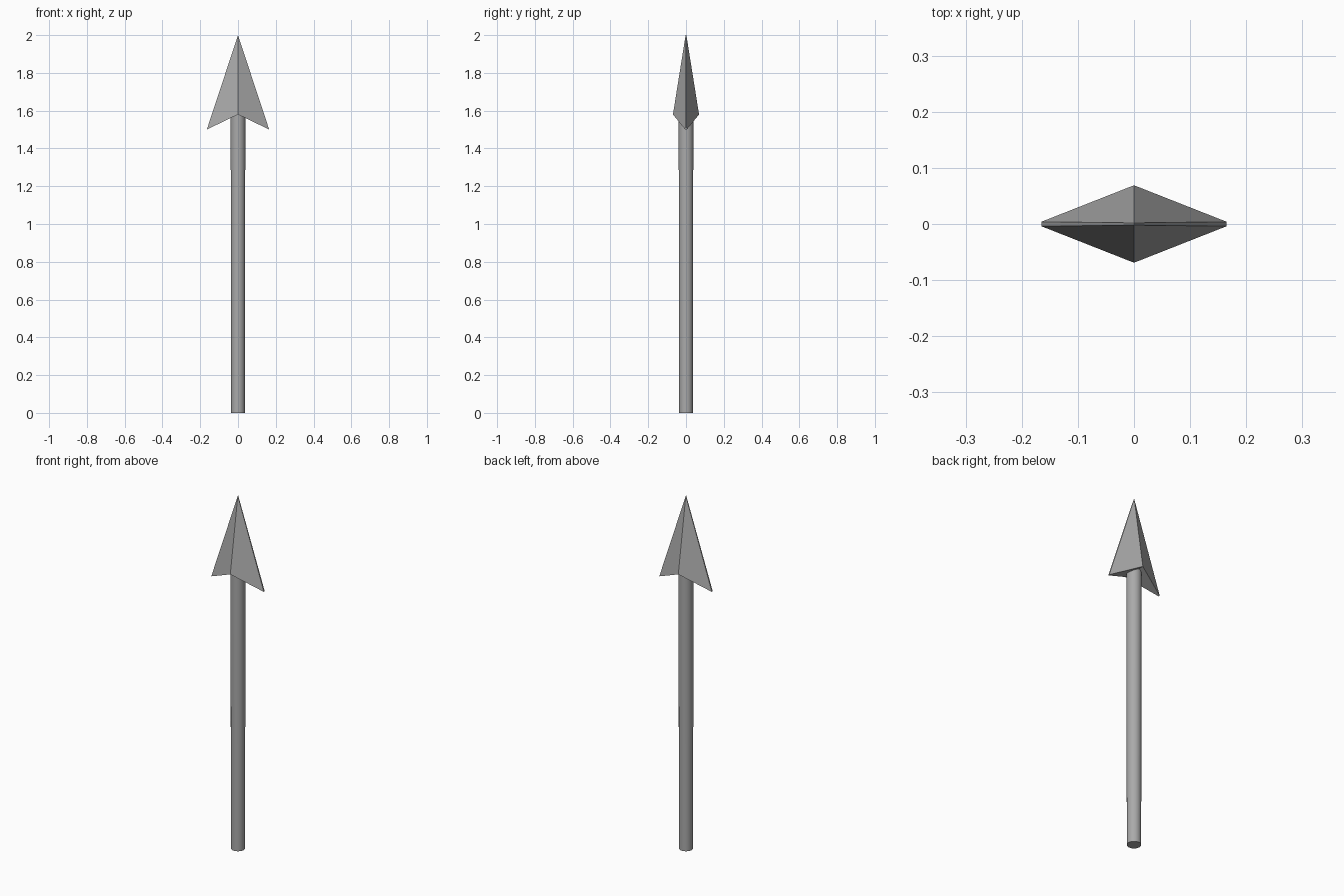
import bpy, bmesh

if "Cube" in bpy.data.objects:
    bpy.data.objects.remove(bpy.data.objects["Cube"])

# Material shared by the whole spear
grey = bpy.data.materials.new("plain_grey")
grey.diffuse_color = (0.40, 0.40, 0.40, 1)
grey.use_nodes = True
grey.node_tree.nodes["Principled BSDF"].inputs["Base Color"].default_value = grey.diffuse_color

# Shaft: slightly tapered round pole, with its top hidden in the head
bpy.ops.mesh.primitive_cone_add(vertices=32, radius1=0.036, radius2=0.039,
                                depth=1.62, location=(0, 0, 0.81))
shaft = bpy.context.object
shaft.name = "shaft"
shaft.data.materials.append(grey)
bpy.ops.object.shade_smooth_by_angle()

# Head: flattened barbed point with a central ridge on each side
bm = bmesh.new()
W, R, T = 0.165, 0.069, 0.004
tips = [bm.verts.new((0, s * 0.002, 2.0)) for s in (-1, 1)]
ridges = [bm.verts.new((0, s * R, 1.58)) for s in (-1, 1)]
barbs = {x: [bm.verts.new((x * W, s * T, 1.5)) for s in (-1, 1)] for x in (-1, 1)}
for b in barbs.values():
    for i in (0, 1):
        bm.faces.new((tips[i], ridges[i], b[i]))        # blade faces
    bm.faces.new((tips[0], tips[1], b[1], b[0]))        # thin cutting edge
    bm.faces.new((ridges[0], ridges[1], b[1], b[0]))    # underside
bmesh.ops.recalc_face_normals(bm, faces=bm.faces)
mesh = bpy.data.meshes.new("spear_head")
bm.to_mesh(mesh)
bm.free()
mesh.materials.append(grey)
head = bpy.data.objects.new("spear_head", mesh)
bpy.context.collection.objects.link(head)
